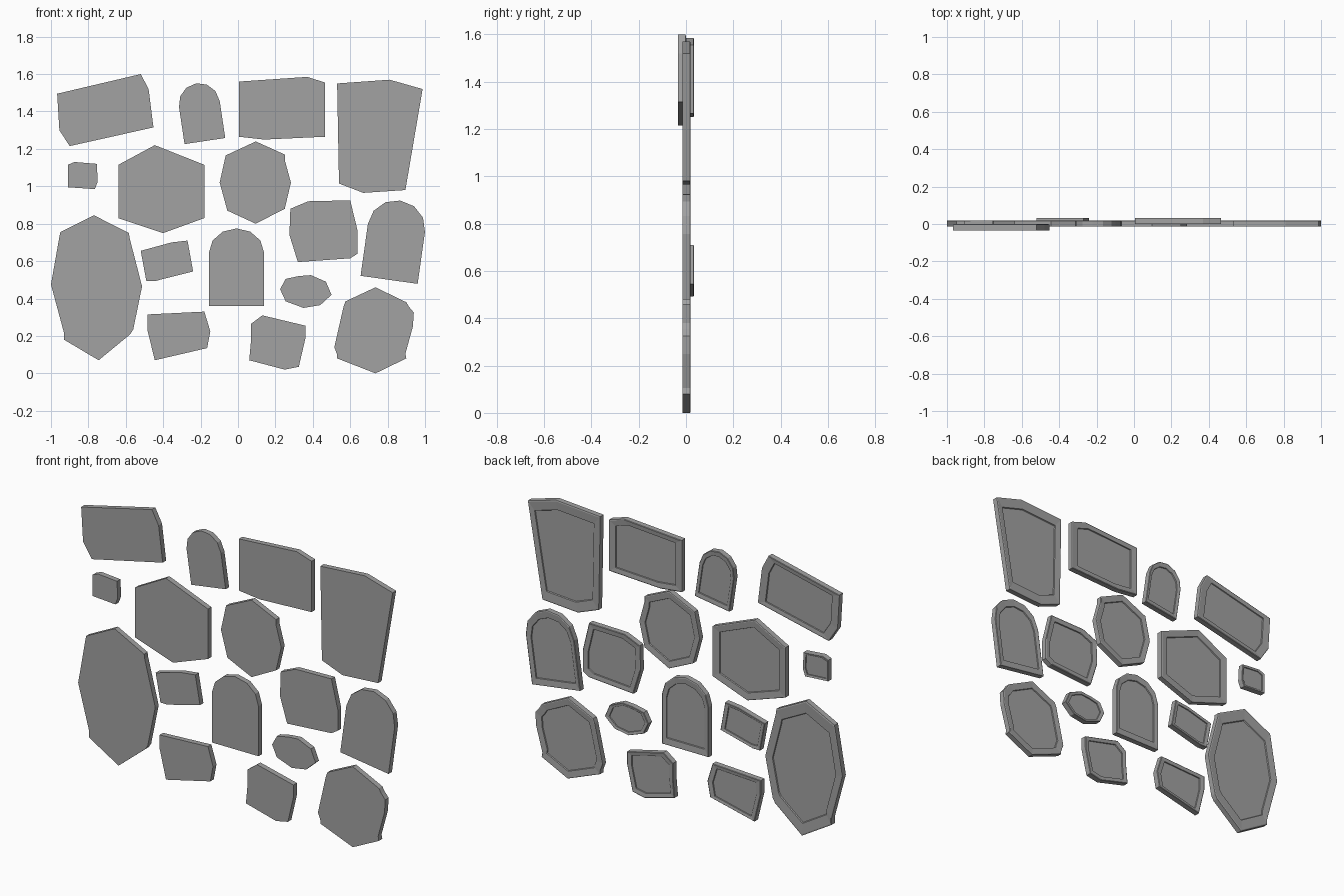
import bpy, bmesh
from math import sin, cos, pi, radians

if "Cube" in bpy.data.objects:
    bpy.data.objects.remove(bpy.data.objects["Cube"])

THICK = 0.033
FLUSH, FORWARD, BACKWARD = -0.014, -0.034, 0.0   # y of the flat front face

# Dark grey finish
dark = bpy.data.materials.new("dark_grey")
dark.diffuse_color = (0.36, 0.36, 0.36, 1)
dark.use_nodes = True
dark.node_tree.nodes["Principled BSDF"].inputs["Base Color"].default_value = dark.diffuse_color


def frame(name, pts, y=FLUSH):
    """Flat-fronted plate whose back is a bevelled frame around a sunken panel."""
    cx = (min(p[0] for p in pts) + max(p[0] for p in pts)) / 2
    cz = (min(p[1] for p in pts) + max(p[1] for p in pts)) / 2
    # (scale about the centre, depth) of each ring, from front to panel
    profile = [(1, 0), (1, 0.031), (0.98, THICK), (0.82, 0.030), (0.81, 0.024)]
    bm = bmesh.new()
    rings = [[bm.verts.new((cx + (px - cx) * s, y + d, cz + (pz - cz) * s))
              for px, pz in pts] for s, d in profile]
    n = len(pts)
    for a, b in zip(rings, rings[1:]):
        for i in range(n):
            j = (i + 1) % n
            bm.faces.new((a[i], a[j], b[j], b[i]))
    bm.faces.new(rings[0])
    bm.faces.new(rings[-1])
    bmesh.ops.recalc_face_normals(bm, faces=bm.faces)
    me = bpy.data.meshes.new(name)
    bm.to_mesh(me)
    bm.free()
    me.materials.append(dark)
    bpy.context.collection.objects.link(bpy.data.objects.new(name, me))


def outline(*pts):
    """Outline given in hundredths of a unit."""
    return [(x / 100, z / 100) for x, z in pts]


def arch(x, z, width, side, height, angle, segs=6):
    """Round-topped outline standing on a tilted base centred at x, z."""
    r = width / 2
    local = [(-r, 0), (r, 0)]
    for i in range(segs + 1):
        t = pi * i / segs
        local.append((r * cos(t), side + (height - side) * sin(t)))
    c, s = cos(radians(angle)), sin(radians(angle))
    return [(x + u * c - v * s, z + u * s + v * c) for u, v in local]


# Arched frames
frame("arched_frame_top", arch(-0.177, 1.242, 0.22, 0.2, 0.312, 8.5))
frame("arched_frame_right", arch(0.808, 0.5, 0.308, 0.28, 0.428, -8))
frame("arched_frame_middle", arch(-0.008, 0.36, 0.295, 0.285, 0.415, 0))

# Top row of slanted frames
frame("wide_frame_left", outline((-96.7, 149.5), (-52, 160), (-47.8, 152), (-45.2, 131.5),
                                 (-90, 121.5), (-95.5, 130)), FORWARD)
frame("wide_frame_middle", outline((0.5, 156), (37, 158.5), (46.5, 155.5), (46.5, 126.5),
                                   (14, 125), (0.5, 126.5)), BACKWARD)
frame("tall_frame_right", outline((53, 155), (81, 157), (98.7, 152), (89.5, 98),
                                  (67, 96.5), (54, 101.5)))

# Many-sided frames
frame("hexagon_frame", outline((-64, 111.5), (-44.5, 122), (-18, 111.5), (-18, 83),
                               (-40, 75), (-64, 83)))
frame("octagon_frame", outline((9.5, 124), (25, 117), (25, 114), (28.3, 102), (25, 88),
                               (9.5, 80), (-5.7, 87), (-9.8, 102), (-6.6, 116.5)))
frame("large_octagon_frame", outline((-100, 47.5), (-95.5, 73), (-95, 75.5), (-77, 84.5),
                                     (-58.3, 75), (-58, 72.5), (-51.3, 46.5), (-56, 23.5),
                                     (-57.5, 21), (-74.5, 7), (-93, 18), (-93, 21.5)))
frame("oval_frame", outline((22.5, 45), (25.5, 50.5), (32.5, 52), (39, 52.5), (47, 49),
                            (50, 42), (44, 36.5), (35, 35), (25.5, 38.5)))
frame("rounded_frame_bottom_right", outline((73.5, 46), (90, 38), (91.5, 35.5), (94, 32.5),
                                            (93.5, 25), (89.5, 10.5), (90, 8), (73.5, 0),
                                            (53, 8), (53, 10), (51.5, 14), (56.5, 36), (57.5, 38.5)))

# Small irregular frames
frame("tiny_frame", outline((-91, 111.5), (-87.5, 113), (-75.5, 112), (-75, 102.5),
                            (-76.5, 98.5), (-91, 99.5)))
frame("square_frame_right", outline((28, 88), (37.5, 92), (60, 92.5), (64, 76), (64, 64),
                                    (60, 61.5), (32, 59.5), (27.5, 74)))
frame("small_frame_back", outline((-52, 65.5), (-35.5, 70), (-27, 71), (-24, 54.5),
                                  (-44.5, 49.3), (-49, 49.3)), BACKWARD)
frame("small_frame_bottom_left", outline((-48.5, 31.5), (-18, 33), (-14.8, 22.5), (-16.5, 13.5),
                                         (-44.5, 7), (-48.5, 23.5)))
frame("small_frame_bottom_middle", outline((7, 26.5), (13, 31), (36, 25.5), (36, 18.5),
                                           (32.5, 3.5), (25, 2), (6, 7), (7, 18)))
